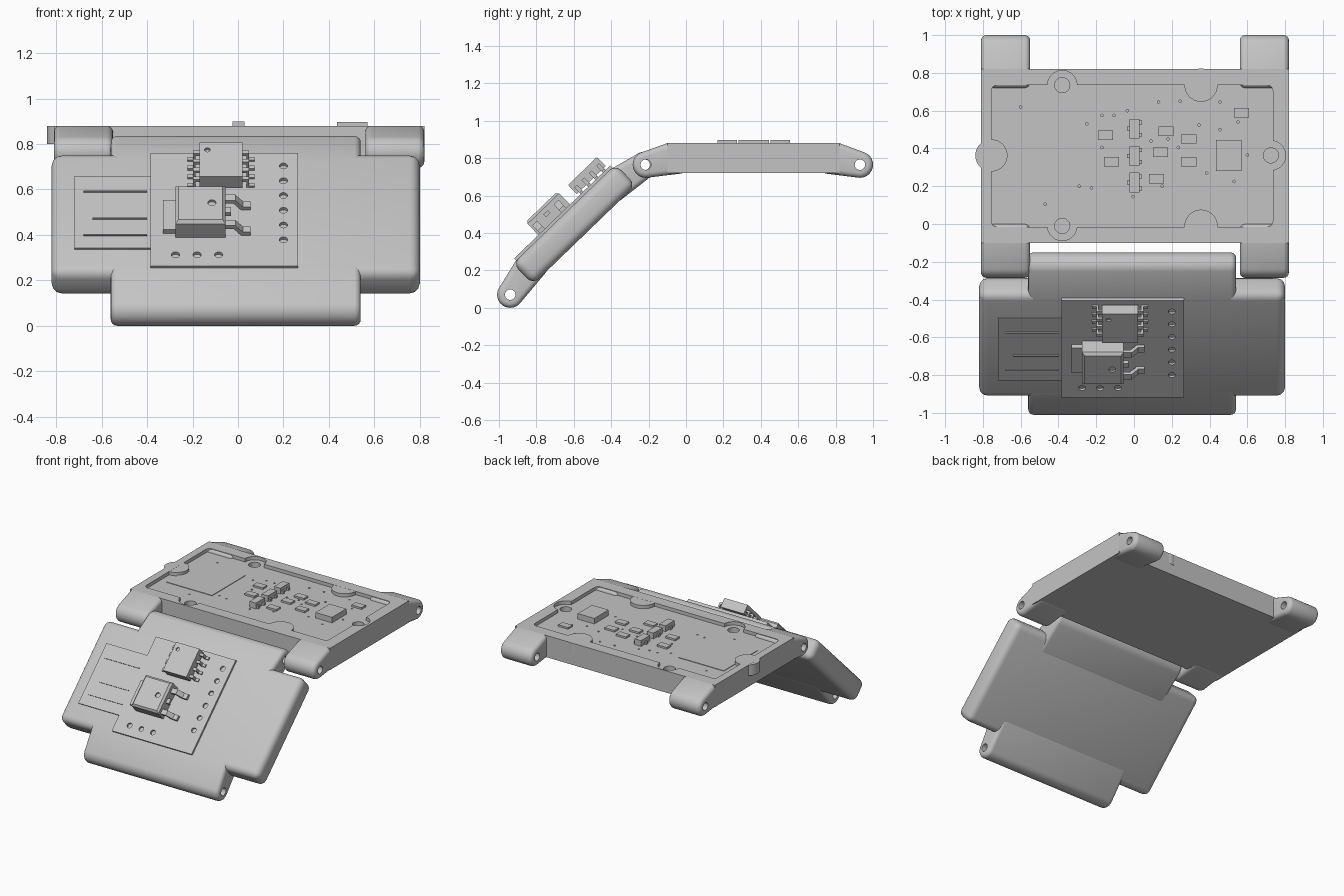
import bpy, bmesh, math
from mathutils import Matrix, Vector
from mathutils.geometry import convex_hull_2d

if "Cube" in bpy.data.objects:
    bpy.data.objects.remove(bpy.data.objects["Cube"])

grey = bpy.data.materials.new("plain_grey")
grey.diffuse_color = (0.55, 0.55, 0.55, 1)
grey.use_nodes = True
grey.node_tree.nodes["Principled BSDF"].inputs["Base Color"].default_value = grey.diffuse_color

UPPER = Matrix.Identity(4)
# tilted frame of the lower panel: origin on its lower hinge axis
LOWER = Matrix.Translation((0, -0.94, 0.07)) @ Matrix.Rotation(math.radians(44), 4, 'X')


def make(name, bm, frame):
    bmesh.ops.recalc_face_normals(bm, faces=bm.faces[:])
    mesh = bpy.data.meshes.new(name)
    bm.to_mesh(mesh)
    bm.free()
    mesh.materials.append(grey)
    ob = bpy.data.objects.new(name, mesh)
    bpy.context.collection.objects.link(ob)
    ob.matrix_world = frame
    return ob


def add_box(bm, x0, x1, y0, y1, z0, z1):
    m = Matrix.Translation(((x0 + x1) / 2, (y0 + y1) / 2, (z0 + z1) / 2)) @ \
        Matrix.Diagonal((x1 - x0, y1 - y0, z1 - z0, 1))
    bmesh.ops.create_cube(bm, size=1, matrix=m)


def boxes(name, frame, *dims):
    bm = bmesh.new()
    for d in dims:
        add_box(bm, *d)
    return make(name, bm, frame)


def discs(name, frame, points, r, z0, z1, seg=32):
    bm = bmesh.new()
    for x, y in points:
        bmesh.ops.create_cone(bm, cap_ends=True, segments=seg, radius1=r, radius2=r, depth=z1 - z0,
                              matrix=Matrix.Translation((x, y, (z0 + z1) / 2)))
    return make(name, bm, frame)


def prism(name, frame, pts, x0, x1):
    """Extrude a (y, z) outline along x."""
    bm = bmesh.new()
    face = bm.faces.new([bm.verts.new((x0, y, z)) for y, z in pts])
    ext = bmesh.ops.extrude_face_region(bm, geom=[face])
    bmesh.ops.translate(bm, vec=(x1 - x0, 0, 0),
                        verts=[v for v in ext['geom'] if isinstance(v, bmesh.types.BMVert)])
    return make(name, bm, frame)


def knuckle(name, frame, cy, cz, corners, x0, x1):
    """Hinge end: hull of a round eye and the panel end, rounded, bored through."""
    pts = [(cy + 0.07 * math.cos(math.tau * i / 40), cz + 0.07 * math.sin(math.tau * i / 40))
           for i in range(40)] + corners
    ob = prism(name, frame, [pts[i] for i in convex_hull_2d([Vector(p) for p in pts])], x0, x1)
    bore = [(cy + 0.028 * math.cos(math.tau * i / 24), cz + 0.028 * math.sin(math.tau * i / 24))
            for i in range(24)]
    cutter = prism("bore_cutter", frame, bore, x0 - 0.1, x1 + 0.1)
    finish(ob, 0.028, [cutter])


def finish(ob, bevel=0, cutters=(), smooth=True):
    """Bake bevel and cuts into the mesh, then shade it."""
    if bevel:
        m = ob.modifiers.new("round", 'BEVEL')
        m.width, m.segments, m.limit_method, m.angle_limit = bevel, 4, 'ANGLE', math.radians(40)
    for c in cutters:
        m = ob.modifiers.new("cut", 'BOOLEAN')
        m.operation, m.object, m.solver = 'DIFFERENCE', c, 'EXACT'
    bpy.context.view_layer.update()
    dg = bpy.context.evaluated_depsgraph_get()
    mesh = bpy.data.meshes.new_from_object(ob.evaluated_get(dg))
    ob.modifiers.clear()
    ob.data = mesh
    for c in cutters:
        bpy.data.objects.remove(c)
    if smooth:
        bpy.ops.object.select_all(action='DESELECT')
        ob.select_set(True)
        bpy.context.view_layer.objects.active = ob
        bpy.ops.object.shade_smooth_by_angle(angle=math.radians(35))


# ---------- upper panel ----------
TOP, FLOOR = 0.88, 0.855
body = boxes("upper_panel", UPPER, (-0.81, 0.82, -0.10, 0.82, 0.72, TOP))

bm = bmesh.new()                                   # pocket with rounded corners
add_box(bm, -0.755, 0.735, -0.015, 0.735, FLOOR, 0.95)
bmesh.ops.bevel(bm, geom=[e for e in bm.edges if abs(e.verts[0].co.z - e.verts[1].co.z) > 0.01],
                offset=0.03, segments=4, profile=0.5, affect='EDGES')
pocket = make("pocket_cutter", bm, UPPER)
screws = [(-0.38, 0.735), (-0.38, -0.01), (0.725, 0.363)]
lobes = discs("lobe_cutter", UPPER, screws, 0.078, FLOOR, 0.95)
screw_holes = discs("screw_cutter", UPPER, screws, 0.04, 0.80, 0.95)
vias = discs("via_cutter", UPPER, [
    (-0.6, 0.62), (-0.47, 0.105), (-0.365, 0.53), (-0.25, 0.53), (-0.17, 0.575), (-0.105, 0.575),
    (-0.035, 0.6), (-0.17, 0.405), (-0.29, 0.2), (-0.225, 0.19), (-0.005, 0.145), (0.13, 0.645),
    (0.09, 0.44), (0.18, 0.45), (0.235, 0.405), (0.15, 0.2), (0.245, 0.65), (0.455, 0.645),
    (0.345, 0.525), (0.455, 0.5), (0.55, 0.54), (0.385, 0.27), (0.53, 0.225), (0.6, 0.365)],
    0.007, 0.83, 0.95, 8)
finish(body, 0, [pocket, lobes, screw_holes, vias])

# half-round bosses standing into the pocket
for i, (x, y) in enumerate([(-0.755, 0.363), (0.355, 0.735), (0.355, -0.012)]):
    finish(discs("pocket_boss_%d" % i, UPPER, [(x, y)], 0.088 if i else 0.085,
                 0.80, TOP - 0.0005, 40))

# four hinge arms
for side, x0, x1 in (("left", -0.81, -0.55), ("right", 0.56, 0.82)):
    for end, cy, a, b in (("front", -0.215, -0.10, 0.0), ("back", 0.93, 0.82, 0.72)):
        knuckle(f"{end}_{side}_hinge_arm", UPPER, cy, 0.765,
                [(a, TOP), (b, TOP - 0.0005), (b, 0.721)], x0, x1)

# small three-legged parts
for i, y in enumerate((0.22, 0.36, 0.505)):
    boxes("small_transistor_%d" % i, UPPER,
          (-0.024, 0.028, y - 0.052, y + 0.052, FLOOR - 0.005, 0.898),
          (0.02, 0.042, y - 0.042, y - 0.022, FLOOR - 0.005, 0.875),
          (0.02, 0.042, y + 0.022, y + 0.042, FLOOR - 0.005, 0.875),
          (-0.036, -0.02, y - 0.01, y + 0.01, FLOOR - 0.005, 0.875))
boxes("square_chip", UPPER, (0.435, 0.57, 0.28, 0.445, FLOOR - 0.005, 0.896))
boxes("thin_plate", UPPER, (-0.70, -0.33, 0.17, 0.56, FLOOR - 0.005, FLOOR + 0.004))
boxes("surface_parts", UPPER, *[(x - 0.04, x + 0.04, y - 0.025, y + 0.025, FLOOR - 0.005, FLOOR + 0.013)
      for x, y in [(-0.15, 0.47), (-0.12, 0.33), (0.12, 0.24), (0.14, 0.38), (0.17, 0.49),
                   (0.29, 0.33), (0.29, 0.45), (0.57, 0.59)]])

# ---------- lower panel ----------
LT, LB = 0.11, -0.045
finish(boxes("lower_panel", LOWER, (-0.82, 0.80, 0.125, 0.89, LB, LT)), 0.045)
for end, c, s in (("bottom", 0, 1), ("top", 1.0, -1)):
    knuckle(f"{end}_hinge_barrel", LOWER, c, 0,
            [(c + s * 0.15, LT), (c + s * 0.25, LT - 0.0005), (c + s * 0.25, LB + 0.001)], -0.56, 0.54)

# raised circuit board with plated holes
BT = 0.125
board = boxes("circuit_board", LOWER, (-0.385, 0.265, 0.15, 0.865, 0.09, BT))
pin_points = [(0.2, 0.315 + 0.0935 * i) for i in range(6)] + [(x, 0.22) for x in (-0.275, -0.18, -0.085)]
finish(board, 0, [discs("pin_cutter", LOWER, pin_points, 0.018, 0.095, 0.2, 20)])
boxes("edge_connector", LOWER, (-0.72, -0.38, 0.27, 0.725, 0.09, BT - 0.006))
boxes("connector_strips", LOWER, *[(x, -0.40, u, u + 0.006, 0.115, BT)
      for x, u in [(-0.68, 0.62), (-0.64, 0.45), (-0.68, 0.345)]])

# eight-legged chip
chip = boxes("leg_chip", LOWER, (-0.17, 0.02, 0.63, 0.845, 0.14, 0.207))
finish(chip, 0, [discs("dot_cutter", LOWER, [(-0.135, 0.80)], 0.013, 0.195, 0.25, 16)])
legs = []
for i in range(4):
    u = 0.655 + 0.055 * i
    for s in (-1, 1):
        for a, b, z0, z1 in ((0.09, 0.122, 0.16, 0.175), (0.112, 0.124, 0.12, 0.175), (0.112, 0.148, 0.12, 0.135)):
            xa, xb = sorted((-0.075 + s * a, -0.075 + s * b))
            legs.append((xa, xb, u - 0.01, u + 0.01, z0, z1))
boxes("chip_legs", LOWER, *legs)

# power part with heat tab and two bent leads
power = boxes("power_part", LOWER, (-0.275, -0.055, 0.33, 0.565, BT - 0.003, 0.222))
bm = bmesh.new()
bm.from_mesh(power.data)
bmesh.ops.bevel(bm, geom=[e for e in bm.edges if all(v.co.z > 0.2 for v in e.verts)],
                offset=0.014, segments=1, affect='EDGES')
bm.to_mesh(power.data)
bm.free()
finish(power, 0, [discs("dimple_cutter", LOWER, [(-0.115, 0.45)], 0.018, 0.21, 0.26, 16)], False)
boxes("heat_tab", LOWER, (-0.33, -0.27, 0.355, 0.54, BT - 0.003, 0.15))
for i, u in enumerate((0.36, 0.52)):
    bm = bmesh.new()
    path = [(-0.06, 0.165), (-0.02, 0.165), (0.015, 0.125), (0.055, 0.125),
            (0.055, 0.145), (0.022, 0.145), (-0.012, 0.185), (-0.06, 0.185)]
    face = bm.faces.new([bm.verts.new((x, u - 0.018, z)) for x, z in path])
    ext = bmesh.ops.extrude_face_region(bm, geom=[face])
    bmesh.ops.translate(bm, vec=(0, 0.036, 0),
                        verts=[v for v in ext['geom'] if isinstance(v, bmesh.types.BMVert)])
    make("power_lead_%d" % i, bm, LOWER)
boxes("short_lead", LOWER, (-0.06, -0.03, 0.425, 0.46, 0.165, 0.185))
